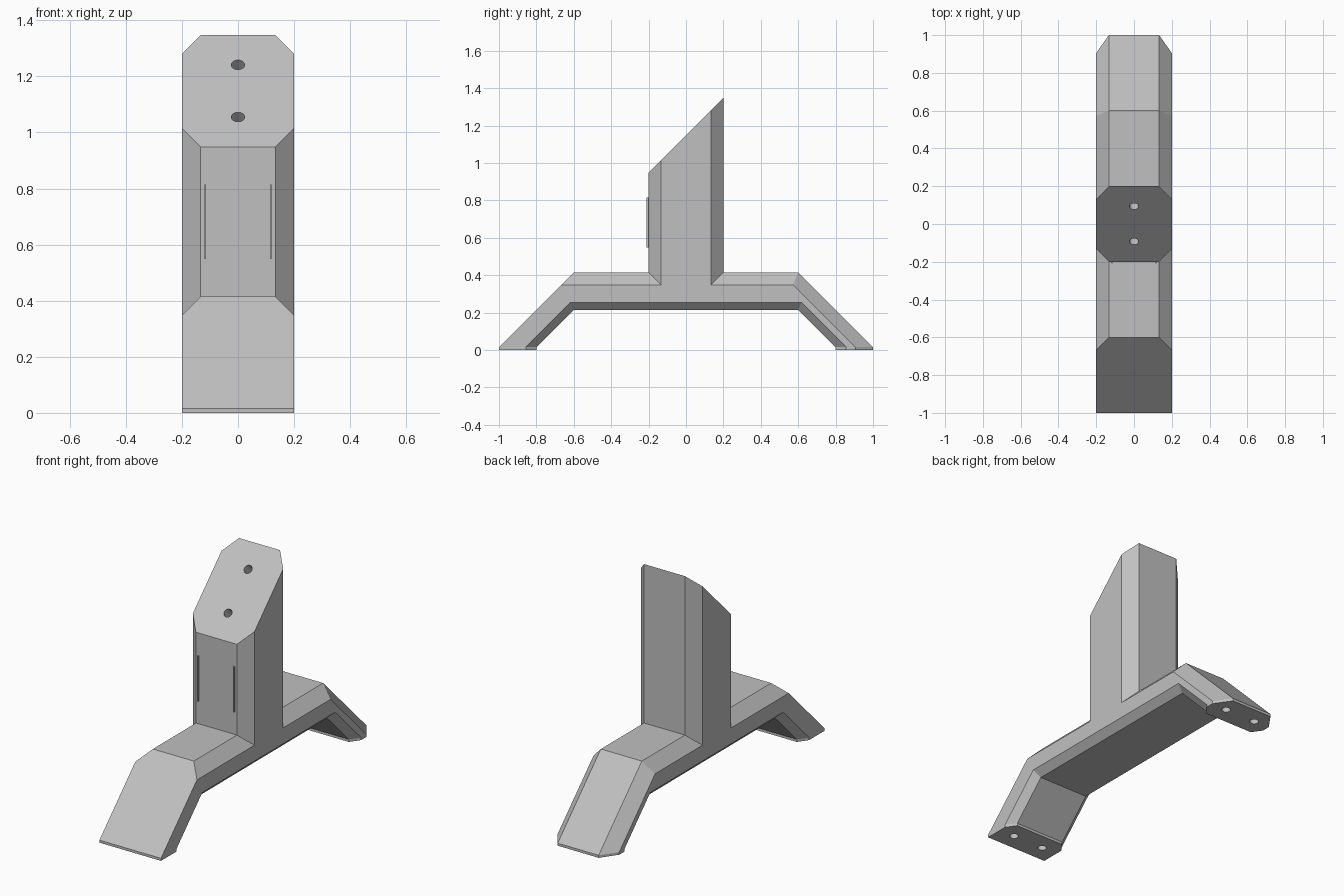
import bpy, bmesh, math
from mathutils import Vector

default = bpy.data.objects.get("Cube")
if default:
    bpy.data.objects.remove(default, do_unlink=True)

grey = bpy.data.materials.new("plain grey")
grey.use_nodes = True
colour = (0.53, 0.53, 0.53, 1)
grey.diffuse_color = colour
grey.node_tree.nodes["Principled BSDF"].inputs["Base Color"].default_value = colour

HALF = 0.2        # half width of every part
CHAMFER = 0.067   # outer edges
INNER = 0.04      # underside edges
FOOT = 0.015      # height of the foot pads


def finish(bm, name):
    bmesh.ops.recalc_face_normals(bm, faces=bm.faces)
    mesh = bpy.data.meshes.new(name)
    bm.to_mesh(mesh)
    bm.free()
    mesh.materials.append(grey)
    obj = bpy.data.objects.new(name, mesh)
    bpy.context.collection.objects.link(obj)
    return obj


def extruded(profile):
    """Extrude a (y, z) outline across the full width."""
    bm = bmesh.new()
    face = bm.faces.new([bm.verts.new((-HALF, y, z)) for y, z in profile])
    out = bmesh.ops.extrude_face_region(bm, geom=[face])
    moved = [v for v in out["geom"] if isinstance(v, bmesh.types.BMVert)]
    bmesh.ops.translate(bm, verts=moved, vec=(2 * HALF, 0, 0))
    bmesh.ops.recalc_face_normals(bm, faces=bm.faces)
    return bm


def chamfer(bm, size, rule):
    """Bevel the lengthwise edges whose two ends satisfy the rule."""
    edges = [e for e in bm.edges
             if abs(e.verts[0].co.x - e.verts[1].co.x) < 1e-4
             and abs(abs(e.verts[0].co.x) - HALF) < 1e-4
             and rule(*(v.co for v in e.verts))]
    bmesh.ops.bevel(bm, geom=edges, offset=size, offset_type='OFFSET',
                    segments=1, profile=0.5, affect='EDGES')


def combine(target, other, operation):
    other.hide_render = True
    mod = target.modifiers.new(operation.lower(), 'BOOLEAN')
    mod.object, mod.operation, mod.solver = other, operation, 'EXACT'
    bpy.context.view_layer.objects.active = target
    bpy.ops.object.modifier_apply(modifier=mod.name)
    bpy.data.objects.remove(other, do_unlink=True)


def hole(centre, axis, radius=0.024, depth=0.16):
    bpy.ops.mesh.primitive_cylinder_add(vertices=24, radius=radius, depth=depth, location=centre)
    cutter = bpy.context.object
    cutter.name = "hole_cutter"
    cutter.rotation_euler = Vector(axis).to_track_quat('Z', 'Y').to_euler()
    bpy.context.view_layer.update()
    return cutter


# Bridge with two splayed legs
outer = [(-1, FOOT), (-0.6, 0.415), (0.6, 0.415), (1, FOOT)]
inner = [(0.8, FOOT), (0.6, 0.215), (-0.6, 0.215), (-0.8, FOOT)]
bm = extruded(outer + inner)


def on_line(points):
    return lambda a, b: all(
        any(abs(v.y - y) + abs(v.z - z) < 1e-3 for y, z in points) for v in (a, b)
    ) and abs(a.y - b.y) > 0.21 - 0.02


# the front ramp keeps square edges; the top and the back ramp are chamfered
chamfer(bm, CHAMFER, on_line(outer[1:]))
chamfer(bm, INNER, on_line(inner))

# Foot pads: straight down from the leg ends
ends = [f for f in bm.faces if all(abs(v.co.z - FOOT) < 1e-3 for v in f.verts)]
out = bmesh.ops.extrude_face_region(bm, geom=ends)
bmesh.ops.delete(bm, geom=[f for f in ends if f.is_valid], context='FACES_ONLY')
bmesh.ops.translate(bm, vec=(0, 0, -FOOT),
                    verts=[v for v in out["geom"] if isinstance(v, bmesh.types.BMVert)])
stand = finish(bm, "stand")

# Column with a slanted top and chamfered corners
bm = extruded([(-HALF, 0.3), (HALF, 0.3), (HALF, 1.348), (-HALF, 0.948)])
chamfer(bm, CHAMFER, lambda a, b: abs(a.y - b.y) < 1e-4)
column = finish(bm, "column")
combine(stand, column, 'UNION')

# Screw holes in the slanted top and in the feet
for side in (-1, 1):
    y = 0.093 * side
    combine(stand, hole((0, y, y + 1.148), (0, -1, 1)), 'DIFFERENCE')
    for end in (-0.9, 0.9):
        combine(stand, hole((0.1 * side, end, 0), (0, 0, 1), depth=0.1), 'DIFFERENCE')

# Thin upright ribs on the column front
for side, name in ((1, "left_rib"), (-1, "right_rib")):
    bm = bmesh.new()
    bmesh.ops.create_cube(bm, size=1)
    bmesh.ops.scale(bm, vec=(0.006, 0.014, 0.266), verts=bm.verts)
    bmesh.ops.translate(bm, vec=(0.117 * side, -0.203, 0.682), verts=bm.verts)
    finish(bm, name)
